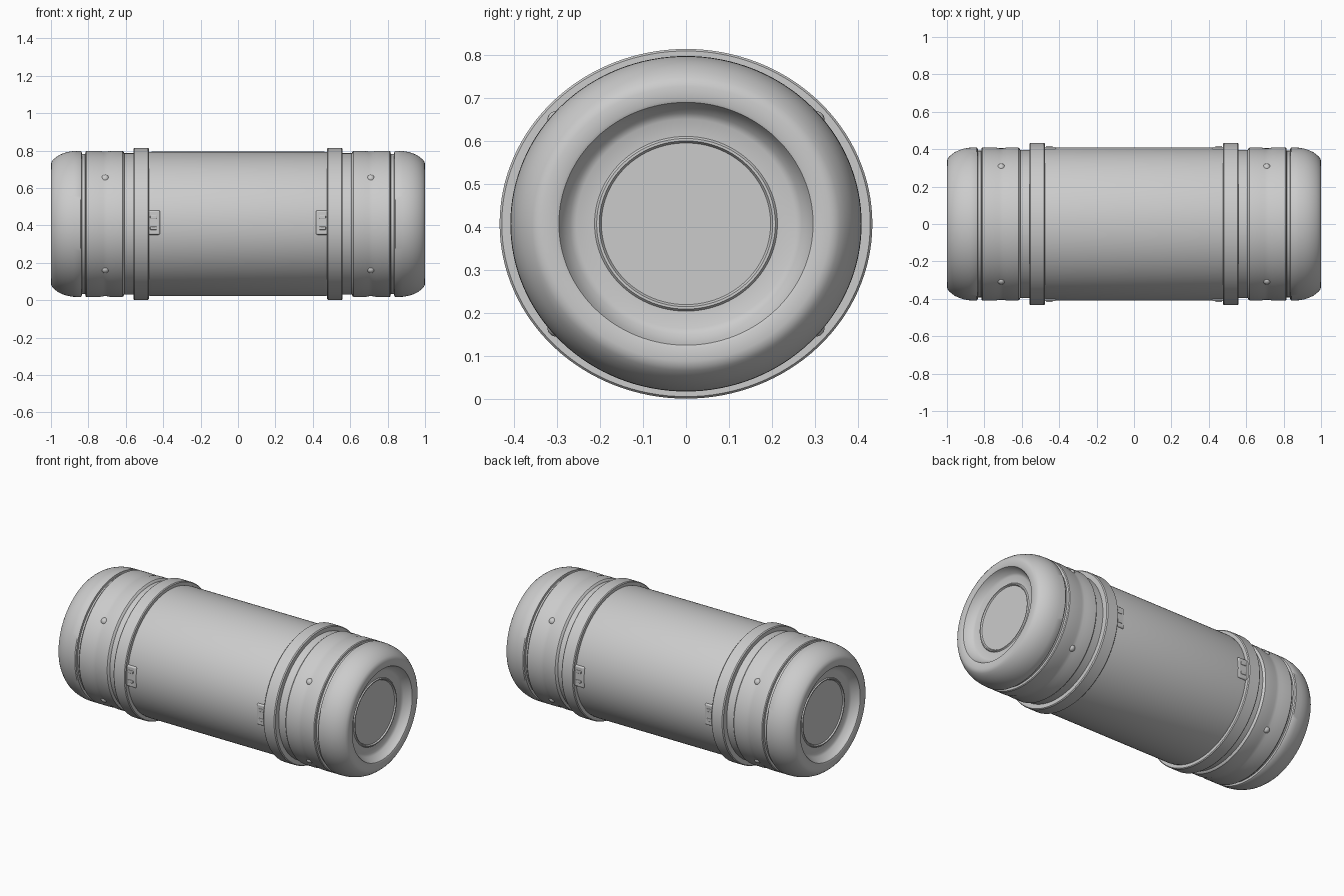
import bpy, bmesh, math

if "Cube" in bpy.data.objects:
    bpy.data.objects.remove(bpy.data.objects["Cube"])

CZ = 0.408      # height of the long axis
SEG = 128


def finish(obj, mirror=(True, False, False)):
    if any(mirror):
        m = obj.modifiers.new("mirror", 'MIRROR')
        m.use_axis = mirror
        m.use_mirror_merge = False
    bpy.ops.object.select_all(action='DESELECT')
    obj.select_set(True)
    bpy.context.view_layer.objects.active = obj
    bpy.ops.object.shade_smooth_by_angle(angle=math.radians(35))


def lathe(name, profile, ratio, mirror=True):
    """Spin (x, radius) points about the long axis, flattened in z by ratio."""
    bm = bmesh.new()
    rings = []
    for x, r in profile:
        if r == 0:
            rings.append([bm.verts.new((x, 0, CZ))])
            continue
        rings.append([bm.verts.new((x, r * math.cos(a), CZ + r * ratio * math.sin(a)))
                      for a in (2 * math.pi * i / SEG for i in range(SEG))])
    for a, b in zip(rings, rings[1:]):
        for i in range(SEG):
            j = (i + 1) % SEG
            if len(b) == 1:
                bm.faces.new((a[j], a[i], b[0]))
            else:
                bm.faces.new((a[j], a[i], b[i], b[j]))
    me = bpy.data.meshes.new(name)
    bm.to_mesh(me)
    bm.free()
    obj = bpy.data.objects.new(name, me)
    bpy.context.collection.objects.link(obj)
    finish(obj, (mirror, False, False))
    return obj


# main barrel
lathe("barrel", [(-0.485, 0.405), (-0.46, 0.409), (0.46, 0.409), (0.485, 0.405)], 0.944, False)

# raised clamp bands
lathe("clamp_band", [(0.477, 0.404), (0.477, 0.429), (0.482, 0.434), (0.553, 0.434),
                     (0.559, 0.429), (0.559, 0.394)], 0.938)

# neck and collar, with a shallow waist around the collar's middle
lathe("collar", [(0.559, 0.396), (0.608, 0.396), (0.612, 0.404), (0.618, 0.409), (0.68, 0.409),
                 (0.70, 0.405), (0.72, 0.405), (0.74, 0.409), (0.81, 0.409), (0.815, 0.405),
                 (0.817, 0.392), (0.834, 0.392)], 0.955)

# rounded end caps with a recessed, stepped end
lathe("end_cap", [(0.834, 0.392), (0.836, 0.405), (0.842, 0.409), (0.88, 0.408), (0.91, 0.403),
                  (0.935, 0.395), (0.958, 0.384), (0.976, 0.371), (0.99, 0.358), (0.997, 0.347),
                  (1.0, 0.335), (1.0, 0.303), (0.997, 0.296), (0.985, 0.290), (0.955, 0.270),
                  (0.948, 0.255), (0.946, 0.213), (0.952, 0.208), (0.952, 0.202),
                  (0.944, 0.197), (0.944, 0.0)], 0.955)


def box(name, size, loc, bevel):
    bpy.ops.mesh.primitive_cube_add(size=1)
    obj = bpy.context.object
    obj.name = name
    for v in obj.data.vertices:
        v.co = [c * s + l for c, s, l in zip(v.co, size, loc)]
    b = obj.modifiers.new("bevel", 'BEVEL')
    b.width, b.segments = bevel, 3
    finish(obj, (True, True, False))


# latch plates beside the bands, front and back
box("latch_plate", (0.07, 0.03, 0.13), (0.452, -0.398, 0.415), 0.008)
for z in (0.385, 0.445):
    box("latch_rib", (0.035, 0.02, 0.018), (0.452, -0.407, z), 0.004)

# small studs on the collars' diagonals
for s in (-1, 1):
    bpy.ops.mesh.primitive_uv_sphere_add(segments=20, ring_count=12, radius=0.022)
    stud = bpy.context.object
    stud.name = "collar_stud"
    a = math.radians(40) * s
    for v in stud.data.vertices:
        v.co.x += 0.71
        v.co.y -= 0.393 * math.cos(a)
        v.co.z += CZ + 0.375 * math.sin(a)
    finish(stud, (True, True, False))
